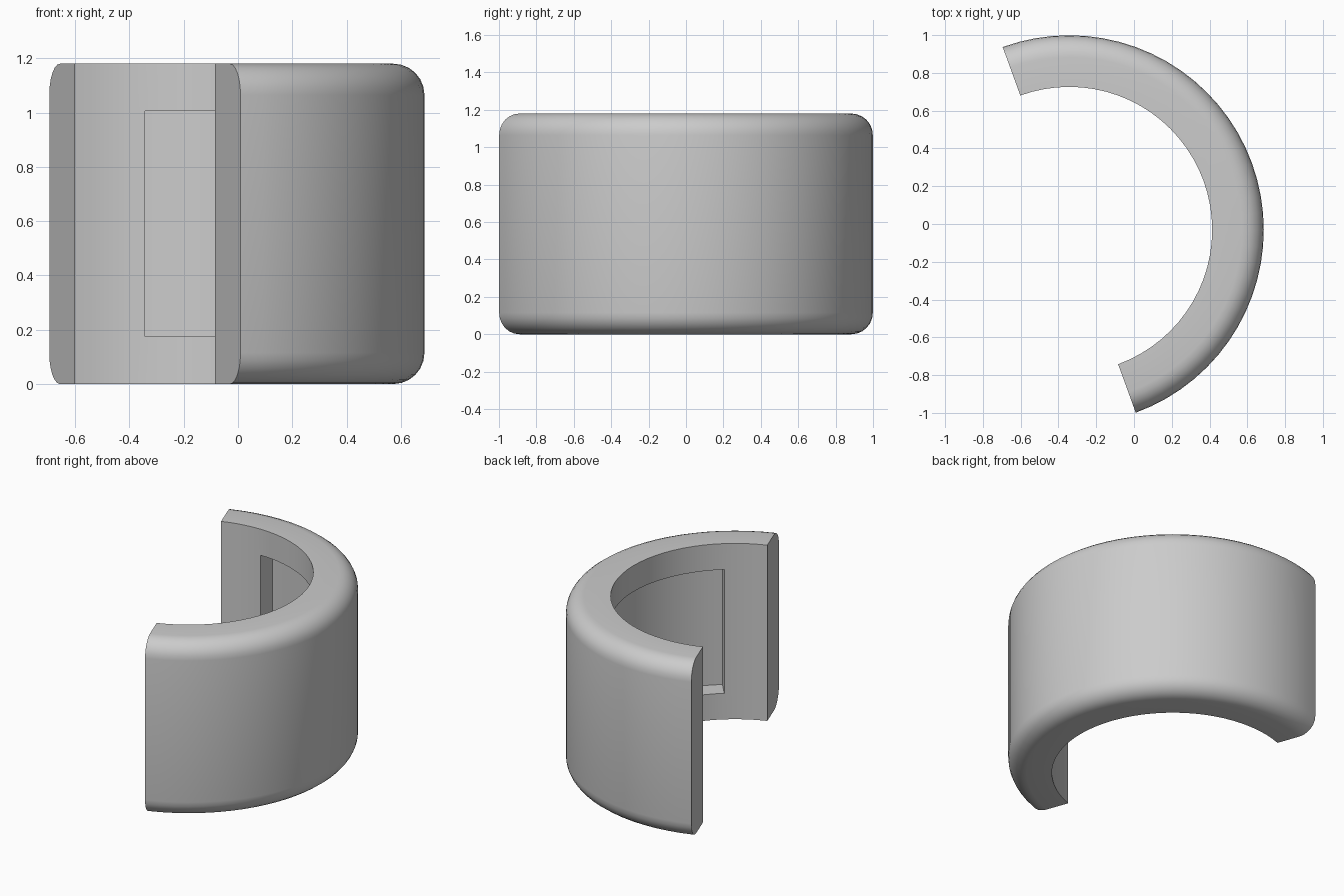
import bpy
import bmesh
from math import sin, cos, pi, radians
from mathutils import Vector, Matrix

cube = bpy.data.objects.get("Cube")
if cube:
    bpy.data.objects.remove(cube, do_unlink=True)

# Main sizes
OUTER, INNER, POCKET = 1.03, 0.757, 0.885
HEIGHT, FILLET = 1.18, 0.115
POCKET_LOW, POCKET_HIGH = 0.175, 1.005
CENTRE = Vector((-0.343, -0.031, 0))
START, STEPS, POCKET_MARGIN = radians(-70), 36, radians(20)

# Plain grey material
grey = bpy.data.materials.new("plain grey")
grey.use_nodes = True
colour = (0.6, 0.6, 0.6, 1)
grey.diffuse_color = colour
grey.node_tree.nodes["Principled BSDF"].inputs["Base Color"].default_value = colour


def fillet(z, first):
    """Quarter round on the outer edge, as (radius, height) points."""
    angles = [radians(first + 15 * i) for i in range(7)]
    return [(OUTER - FILLET + FILLET * cos(a), z + FILLET * sin(a)) for a in angles]


# Wall cross-section, with the inner side split at the pocket heights
profile = [(INNER, 0)] + fillet(FILLET, -90) + fillet(HEIGHT - FILLET, 0)
profile += [(INNER, z) for z in (HEIGHT, POCKET_HIGH, POCKET_LOW)]

# Sweep the section through half a turn and cap both ends
bm = bmesh.new()
turn = Matrix.Rotation(START, 3, 'Z')
section = bm.faces.new([bm.verts.new(turn @ Vector((r, 0, z))) for r, z in profile])
end = bmesh.ops.spin(bm, geom=[section], cent=(0, 0, 0), axis=(0, 0, 1),
                     angle=pi, steps=STEPS, use_duplicate=False)
if not section.is_valid or len(section.verts) != len(profile):
    section = None
bmesh.ops.remove_doubles(bm, verts=bm.verts, dist=0.0001)
bmesh.ops.holes_fill(bm, edges=[e for e in bm.edges if e.is_boundary], sides=0)
bmesh.ops.recalc_face_normals(bm, faces=bm.faces)

# Sink the pocket into the inner wall
middle = Vector((cos(START + pi / 2), sin(START + pi / 2), 0))


def in_pocket(face):
    c = face.calc_center_median()
    flat = Vector((c.x, c.y, 0))
    return (POCKET_LOW < c.z < POCKET_HIGH and flat.length < INNER + 0.01
            and flat.angle(middle) < pi / 2 - POCKET_MARGIN)


faces = [f for f in bm.faces if in_pocket(f)]
made = bmesh.ops.extrude_face_region(bm, geom=faces)["geom"]
for v in made:
    if isinstance(v, bmesh.types.BMVert):
        v.co.x *= POCKET / INNER
        v.co.y *= POCKET / INNER
bmesh.ops.delete(bm, geom=[f for f in faces if f.is_valid], context='FACES')
bmesh.ops.recalc_face_normals(bm, faces=bm.faces)

mesh = bpy.data.meshes.new("half_ring")
bm.to_mesh(mesh)
bm.free()
mesh.materials.append(grey)
ring = bpy.data.objects.new("half_ring", mesh)
ring.location = CENTRE
bpy.context.collection.objects.link(ring)

# Smooth the curves and keep the corners crisp
bpy.ops.object.select_all(action='DESELECT')
ring.select_set(True)
bpy.context.view_layer.objects.active = ring
bpy.ops.object.shade_smooth_by_angle(angle=radians(30))
